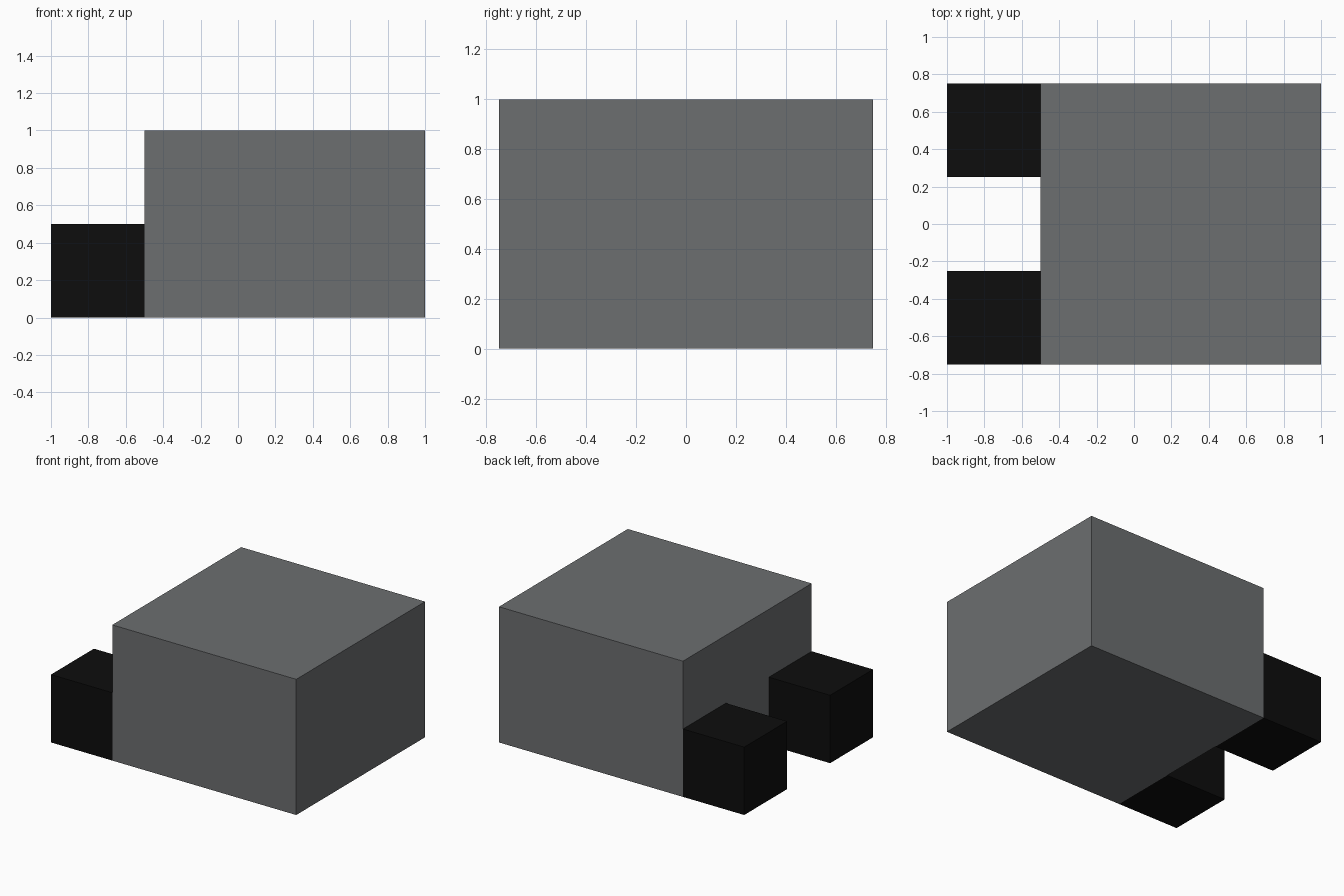
import bpy

if "Cube" in bpy.data.objects:
    bpy.data.objects.remove(bpy.data.objects["Cube"])


def material(name, rgb):
    mat = bpy.data.materials.new(name)
    mat.diffuse_color = (*rgb, 1.0)
    mat.use_nodes = True
    mat.node_tree.nodes["Principled BSDF"].inputs["Base Color"].default_value = mat.diffuse_color
    return mat


def box(name, lo, hi, mat):
    """Axis-aligned box between two corners."""
    size = [b - a for a, b in zip(lo, hi)]
    centre = [(a + b) / 2 for a, b in zip(lo, hi)]
    bpy.ops.mesh.primitive_cube_add(size=1, location=centre)
    obj = bpy.context.object
    obj.name = name
    obj.scale = size
    bpy.ops.object.transform_apply(location=False, rotation=False, scale=True)
    obj.data.materials.append(mat)
    return obj


grey = material("mid grey", (0.15, 0.157, 0.162))
black = material("near black", (0.004, 0.004, 0.004))

# Main block
box("main_block", (-0.5, -0.75, 0), (1, 0.75, 1), grey)

# Pair of small cubes on the left end
for side, y in (("front", -0.5), ("back", 0.5)):
    box(f"{side}_small_block", (-1, y - 0.25, 0), (-0.5, y + 0.25, 0.5), black)
